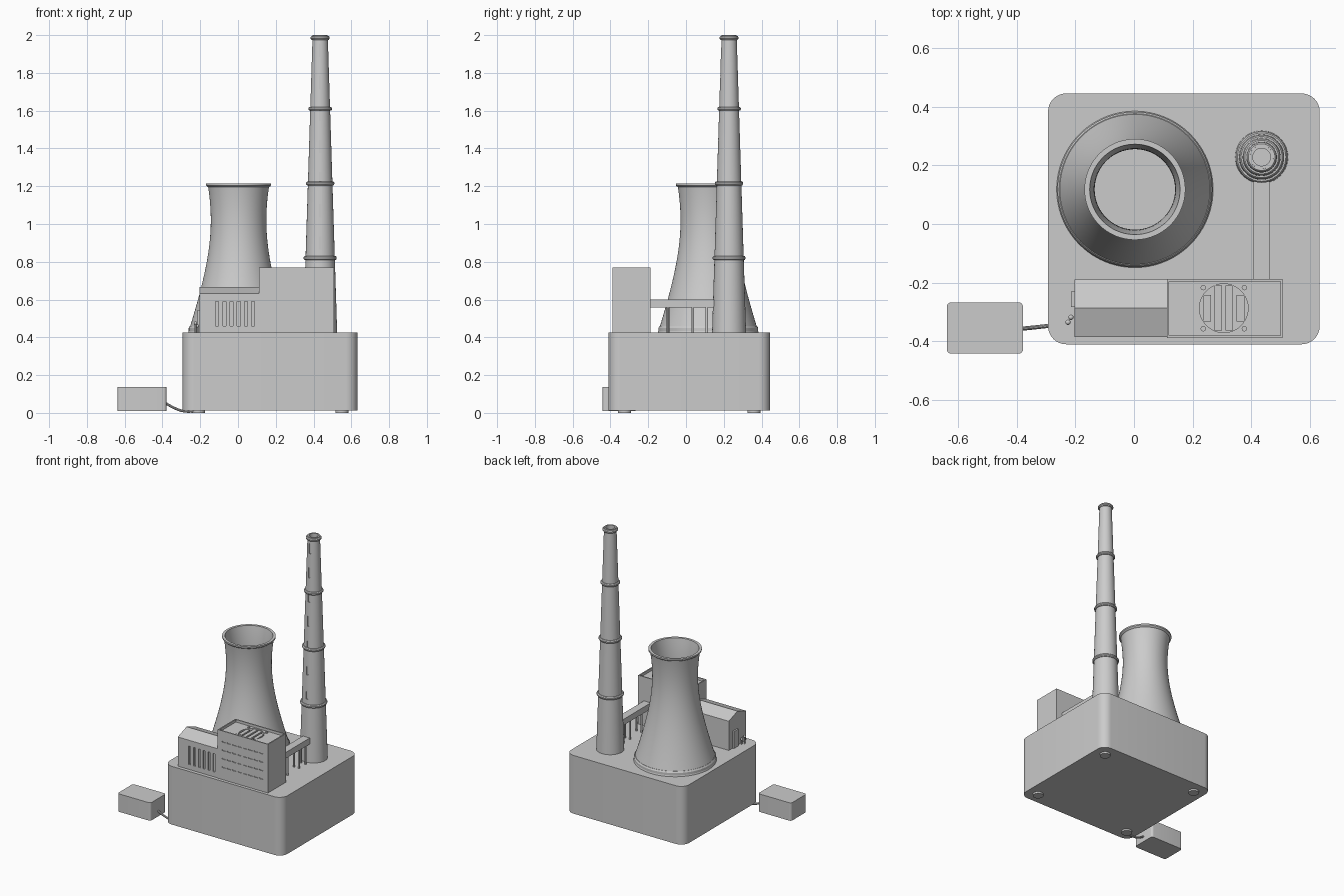
import bpy, bmesh, math
from mathutils import Matrix, Vector

if "Cube" in bpy.data.objects:
    bpy.data.objects.remove(bpy.data.objects["Cube"])


def obj_from_bm(name, bm, smooth=False):
    bmesh.ops.recalc_face_normals(bm, faces=bm.faces)
    me = bpy.data.meshes.new(name)
    bm.to_mesh(me)
    bm.free()
    ob = bpy.data.objects.new(name, me)
    bpy.context.collection.objects.link(ob)
    if smooth:
        smooth_obj(ob)
    return ob


def select(ob):
    bpy.ops.object.select_all(action='DESELECT')
    ob.select_set(True)
    bpy.context.view_layer.objects.active = ob


def smooth_obj(ob):
    select(ob)
    bpy.ops.object.shade_smooth_by_angle(angle=math.radians(30))


def add_box(bm, x0, x1, y0, y1, z0, z1):
    m = Matrix.Translation(((x0 + x1) / 2, (y0 + y1) / 2, (z0 + z1) / 2))
    m = m @ Matrix.Diagonal((x1 - x0, y1 - y0, z1 - z0, 1))
    return bmesh.ops.create_cube(bm, size=1, matrix=m)['verts']


def boxes(name, dims, radius=0):
    """One object of boxes; radius rounds the vertical edges."""
    bm = bmesh.new()
    for d in dims:
        add_box(bm, *d)
    if radius:
        edges = [e for e in bm.edges
                 if abs(e.verts[0].co.z - e.verts[1].co.z) > 1e-4]
        bmesh.ops.bevel(bm, geom=edges, offset=radius, segments=8,
                        profile=0.5, affect='EDGES')
    return obj_from_bm(name, bm, radius > 0)


def cylinders(name, items, seg=24):
    """Upright cylinders given as (x, y, radius, z0, z1)."""
    bm = bmesh.new()
    for x, y, r, z0, z1 in items:
        bmesh.ops.create_cone(bm, cap_ends=True, segments=seg, radius1=r,
                              radius2=r, depth=z1 - z0,
                              matrix=Matrix.Translation((x, y, (z0 + z1) / 2)))
    return obj_from_bm(name, bm, True)


def lathe(name, cx, cy, profile, seg=64):
    """Revolve a closed (radius, z) profile about a vertical axis."""
    bm = bmesh.new()
    rows = []
    for r, z in profile:
        rows.append([bm.verts.new((cx + r * math.cos(2 * math.pi * i / seg),
                                   cy + r * math.sin(2 * math.pi * i / seg), z))
                     for i in range(seg)])
    for k, a in enumerate(rows):
        b = rows[(k + 1) % len(rows)]
        for i in range(seg):
            j = (i + 1) % seg
            bm.faces.new((a[i], a[j], b[j], b[i]))
    return obj_from_bm(name, bm, True)


def cut(target, cutter):
    mod = target.modifiers.new('cut', 'BOOLEAN')
    mod.operation, mod.solver, mod.object = 'DIFFERENCE', 'EXACT', cutter
    select(target)
    bpy.ops.object.modifier_apply(modifier=mod.name)
    bpy.data.objects.remove(cutter)


# Base block on four round feet
boxes('base_block', [(-0.293, 0.633, -0.41, 0.445, 0.012, 0.425)], 0.062)
cylinders('base_feet', [(x, y, 0.035, 0, 0.02)
                        for x in (-0.21, 0.55) for y in (-0.325, 0.36)])

# Cooling tower: thin hyperbolic shell on a basin ring
TX, TY = 0.003, 0.118


def hyper(z):
    return 0.151 * math.sqrt(1 + ((z - 1.02) / 0.4) ** 2)


N = 28
zs = [0.425 + (1.215 - 0.425) * i / N for i in range(N + 1)]
outer = [(hyper(z) - 0.004, z) for z in zs]
inner = [(hyper(z) - 0.014, z) for z in reversed(zs)]
lathe('cooling_tower_shell', TX, TY, outer + inner, 96)
lathe('cooling_tower_basin', TX, TY,
      [(0.264, 0.425), (0.264, 0.45), (0.258, 0.46), (0.24, 0.46), (0.24, 0.425)], 96)
lathe('cooling_tower_rim', TX, TY,
      [(0.16, 1.195), (0.168, 1.2), (0.172, 1.205), (0.172, 1.215), (0.158, 1.215)], 96)

# Chimney: tapered tube with collars and a column of recessed windows
CX, CY = 0.435, 0.228


def chim(z):
    return 0.09 + (0.04 - 0.09) * (z - 0.425) / 1.575


chimney = lathe('chimney', CX, CY, [(chim(0.425), 0.425), (0.04, 2.0),
                                    (0.03, 2.0), (0.076, 0.425)], 48)
slots = []
for i in range(7):
    z = 1.92 - 0.17 * i
    y = CY - chim(z)
    slots.append((CX - 0.007, CX + 0.007, y - 0.02, y + 0.005, z - 0.035, z + 0.035))
cut(chimney, boxes('window_cutter', slots))
smooth_obj(chimney)
for i, z in enumerate((0.82, 1.215, 1.61, 1.985)):
    r = chim(z)
    lathe(f'chimney_collar_{i + 1}', CX, CY,
          [(r - 0.005, z - 0.01), (r + 0.005, z - 0.01), (r + 0.01, z - 0.004),
           (r + 0.01, z + 0.004), (r + 0.005, z + 0.01), (r - 0.005, z + 0.01)], 48)

# Turbine hall: low gabled building with tall front windows
bm = bmesh.new()
section = [(-0.385, 0.425), (-0.385, 0.632), (-0.287, 0.667),
           (-0.19, 0.632), (-0.19, 0.425)]
face = bm.faces.new([bm.verts.new((-0.203, y, z)) for y, z in section])
ext = bmesh.ops.extrude_face_region(bm, geom=[face])['geom']
bmesh.ops.translate(bm, vec=(0.32, 0, 0),
                    verts=[v for v in ext if isinstance(v, bmesh.types.BMVert)])
hall = obj_from_bm('turbine_hall', bm)
cut(hall, boxes('hall_window_cutter',
                [(-0.11 + 0.038 * i - 0.008, -0.11 + 0.038 * i + 0.008, -0.4, -0.375,
                  0.46, 0.59) for i in range(6)]))

# Boiler house: tall block, sunken roof, round fan well, rows of vents
boiler = boxes('boiler_house', [(0.112, 0.507, -0.388, -0.188, 0.425, 0.77)])
cut(boiler, boxes('roof_cutter', [(0.12, 0.499, -0.38, -0.196, 0.752, 0.8)]))
FX, FY = 0.306, -0.287
cut(boiler, cylinders('fan_cutter', [(FX, FY, 0.083, 0.725, 0.78)], 48))
cut(boiler, boxes('vent_cutter',
                  [(0.145 + 0.042 * i, 0.175 + 0.042 * i, -0.4, -0.383, z, z + 0.007)
                   for i in range(8) for z in (0.51, 0.57, 0.63, 0.69)]))

# Fan slats and roof bolts
slats = []
for i in range(4):
    x = FX - 0.057 + 0.038 * i
    h = math.sqrt(0.083 ** 2 - (abs(x - FX) + 0.013) ** 2)
    slats.append((x - 0.013, x + 0.013, FY - h, FY + h, 0.74, 0.75))
boxes('fan_slats', slats)
cylinders('roof_bolts', [(FX + sx * 0.07, FY + sy * 0.07, 0.009, 0.75, 0.758)
                         for sx in (-1, 1) for sy in (-1, 1)], 16)

# Flue duct from boiler house to chimney, on slim legs
boxes('flue_duct', [(0.408, 0.462, -0.19, 0.16, 0.557, 0.6)])
cylinders('duct_legs', [(x, y, 0.007, 0.425, 0.56)
                        for x in (0.416, 0.454) for y in (-0.095, 0.035, 0.11)], 12)

# Door and small valve on the hall's end wall
boxes('hall_door', [(-0.214, -0.2, -0.283, -0.23, 0.425, 0.545)])
cylinders('valve_post', [(-0.225, -0.335, 0.005, 0.425, 0.475),
                         (-0.215, -0.318, 0.005, 0.425, 0.46)], 12)
bm = bmesh.new()
for p in ((-0.225, -0.335, 0.475), (-0.215, -0.318, 0.46)):
    bmesh.ops.create_uvsphere(bm, u_segments=16, v_segments=8, radius=0.009,
                              matrix=Matrix.Translation(p))
obj_from_bm('valve_knobs', bm, True)

# Power supply box and its cable
boxes('supply_box', [(-0.638, -0.378, -0.442, -0.267, 0.01, 0.137)], 0.016)
cu = bpy.data.curves.new('power_cable', 'CURVE')
cu.dimensions = '3D'
cu.bevel_depth = 0.007
cu.bevel_resolution = 3
cu.use_fill_caps = True
sp = cu.splines.new('BEZIER')
pts = [(-0.385, -0.357, 0.052), (-0.335, -0.352, 0.025), (-0.285, -0.346, 0.009),
       (-0.22, -0.335, 0.009)]
sp.bezier_points.add(len(pts) - 1)
for bp, p in zip(sp.bezier_points, pts):
    bp.co = p
    bp.handle_left_type = bp.handle_right_type = 'AUTO'
cable = bpy.data.objects.new('power_cable', cu)
bpy.context.collection.objects.link(cable)
select(cable)
bpy.ops.object.convert(target='MESH')
smooth_obj(bpy.context.view_layer.objects.active)
